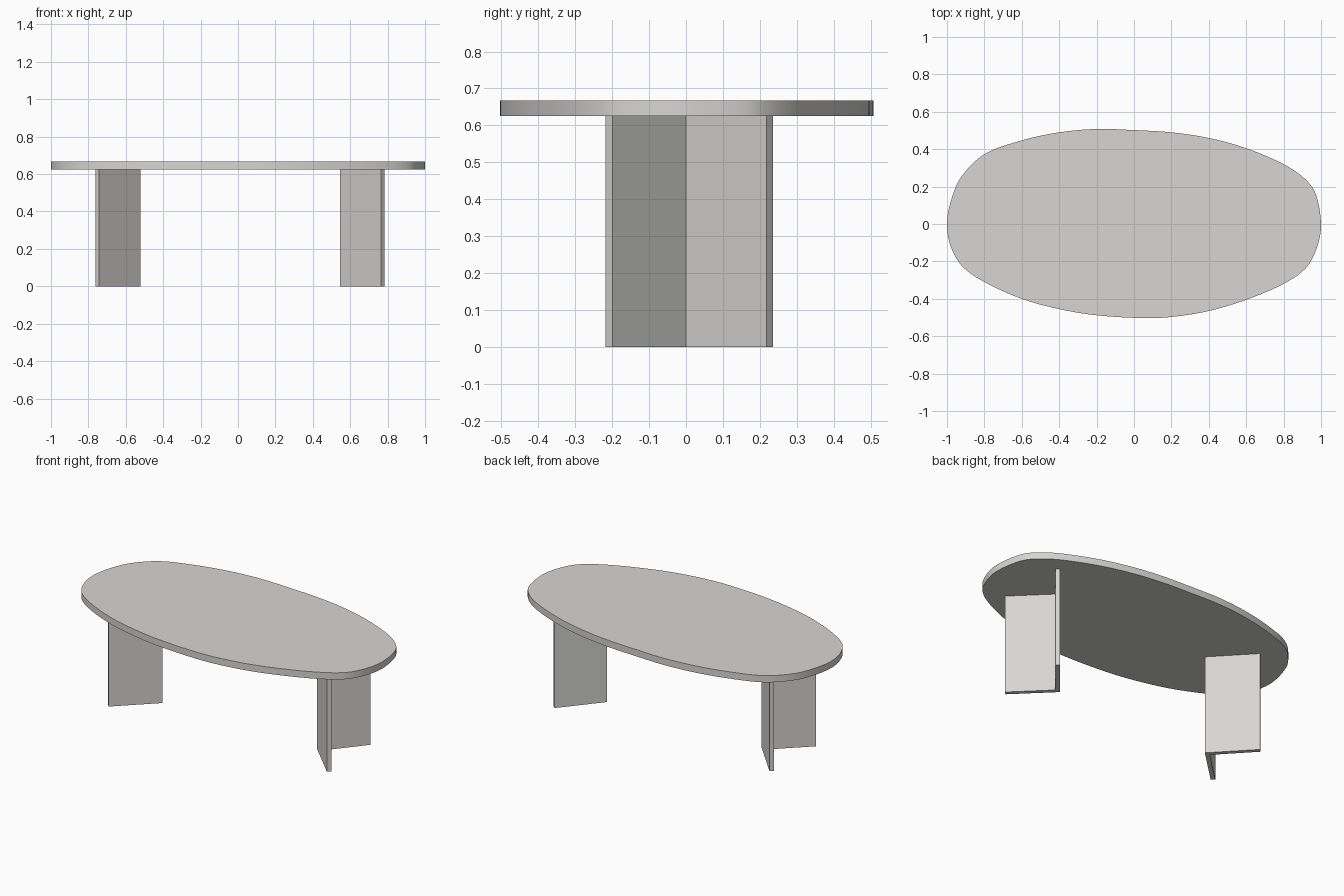
import bpy, bmesh, math
from mathutils import Vector

if "Cube" in bpy.data.objects:
    bpy.data.objects.remove(bpy.data.objects["Cube"])

TOP_Z, UNDER_Z = 0.667, 0.625

mat = bpy.data.materials.new("warm light grey")
mat.diffuse_color = (0.68, 0.67, 0.655, 1)
mat.use_nodes = True
mat.node_tree.nodes["Principled BSDF"].inputs["Base Color"].default_value = mat.diffuse_color


def extrude_outline(name, pts, z0, z1):
    """Extrude a counter-clockwise plan outline between two heights."""
    bm = bmesh.new()
    low = [bm.verts.new((p[0], p[1], z0)) for p in pts]
    high = [bm.verts.new((p[0], p[1], z1)) for p in pts]
    n = len(pts)
    bm.faces.new(low[::-1])
    bm.faces.new(high)
    for i in range(n):
        j = (i + 1) % n
        bm.faces.new((low[i], low[j], high[j], high[i]))
    bmesh.ops.recalc_face_normals(bm, faces=bm.faces)
    me = bpy.data.meshes.new(name)
    bm.to_mesh(me)
    bm.free()
    me.materials.append(mat)
    ob = bpy.data.objects.new(name, me)
    bpy.context.collection.objects.link(ob)
    return ob


def closed_spline(ctrl, steps):
    """Centripetal-style smooth closed curve through the control points."""
    pts = [Vector(c) for c in ctrl]
    n, out = len(pts), []
    for i in range(n):
        a, b, c, d = (pts[(i + k) % n] for k in (-1, 0, 1, 2))
        lab, lbc, lcd = (b - a).length, (c - b).length, (d - c).length
        m1 = (c - a) / (lab + lbc) * lbc
        m2 = (d - b) / (lbc + lcd) * lbc
        for s in range(steps):
            t = s / steps
            out.append(b * (2*t**3 - 3*t**2 + 1) + m1 * (t**3 - 2*t**2 + t)
                       + c * (3*t**2 - 2*t**3) + m2 * (t**3 - t**2))
    return out


# Tabletop: organic pebble outline, counter-clockwise
outline = [
    (1.0, 0), (0.97, 0.165), (0.91, 0.245), (0.8, 0.32), (0.6, 0.405),
    (0.4, 0.46), (0.2, 0.49), (0, 0.502), (-0.2, 0.508), (-0.4, 0.49),
    (-0.6, 0.447), (-0.8, 0.373), (-0.925, 0.25), (-0.98, 0.12),
    (-1.0, 0), (-0.98, -0.12), (-0.92, -0.225), (-0.8, -0.31),
    (-0.6, -0.4), (-0.4, -0.455), (-0.2, -0.488), (0.05, -0.503),
    (0.2, -0.497), (0.4, -0.465), (0.6, -0.405), (0.8, -0.32),
    (0.92, -0.235), (0.98, -0.12),
]
top = extrude_outline("tabletop", closed_spline(outline, 5), UNDER_Z, TOP_Z)
bpy.context.view_layer.objects.active = top
top.select_set(True)
bpy.ops.object.shade_smooth_by_angle(angle=math.radians(30))


def folded_leg(name, apex_x, front_tip, back_tip, thick=0.026):
    """V-shaped panel leg, fold towards the table centre, open outwards."""
    side = 1 if apex_x > 0 else -1
    apex, front, back = Vector((apex_x, 0)), Vector(front_tip), Vector(back_tip)

    def cap_corner(tip):
        d = (tip - apex).normalized()
        nrm = Vector((-d.y, d.x))
        if nrm.x * side < 0:
            nrm = -nrm
        return tip + nrm * thick

    inner = Vector((apex_x + side * thick * math.sqrt(2), 0))
    extrude_outline(name, [apex, front, cap_corner(front), inner,
                           cap_corner(back), back], 0, UNDER_Z)


# Legs
folded_leg("right_leg", 0.545, (0.765, -0.218), (0.741, 0.235))
folded_leg("left_leg", -0.522, (-0.743, -0.212), (-0.737, 0.23))
